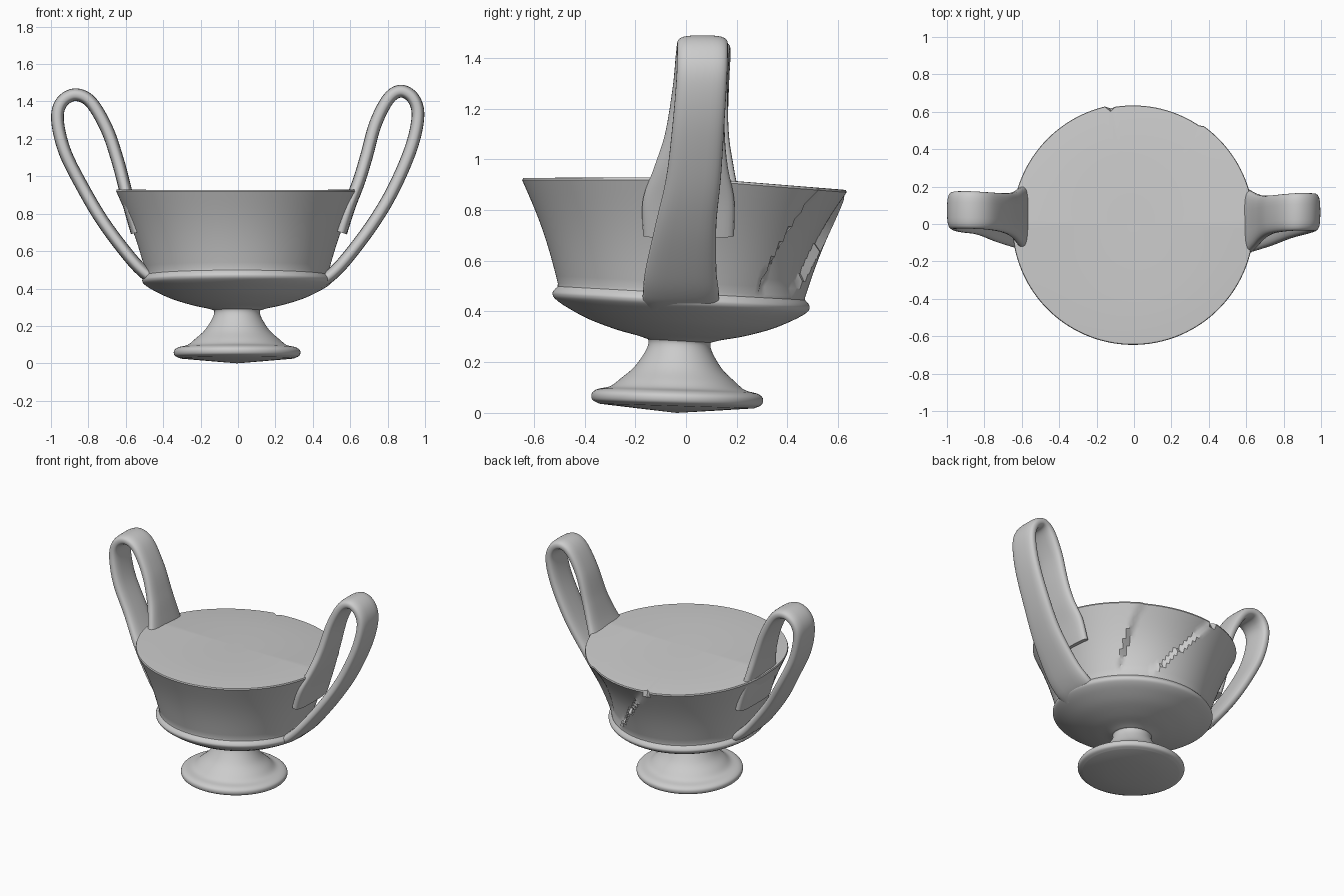
import bpy, bmesh
from math import sin, cos, pi, radians, degrees, copysign
from mathutils import Vector

if "Cube" in bpy.data.objects:
    bpy.data.objects.remove(bpy.data.objects["Cube"])

SEG = 160


def clamp(v):
    return max(0.0, min(1.0, v))


def finish(name, bm, angle=35):
    bmesh.ops.recalc_face_normals(bm, faces=bm.faces)
    mesh = bpy.data.meshes.new(name)
    bm.to_mesh(mesh)
    bm.free()
    ob = bpy.data.objects.new(name, mesh)
    bpy.context.collection.objects.link(ob)
    bpy.ops.object.select_all(action='DESELECT')
    ob.select_set(True)
    bpy.context.view_layer.objects.active = ob
    bpy.ops.object.shade_smooth_by_angle(angle=radians(angle))
    return ob


def lean(x, y, z):
    """The pot stands slightly crooked: axis leans back, rim sags at the back."""
    t = clamp((z - 0.47) / 0.46)
    low = -0.03 * y if z < 0.28 else -0.055 * y
    rim = -0.085 * max(y, 0) + 0.005 * y
    return Vector((x - 0.005, y - 0.037 + 0.04 * z, z + low * (1 - t) + rim * t))


def broken_wall(r, a, z):
    """Recessed repair shard on the back wall, plus a chip in the rim."""
    d = degrees(a) % 360
    t = clamp((z - 0.48) / 0.44)
    if z > 0.5 and r > 0.4 and 38 + 16 * t < d < 58 + 41 * t ** 0.7:
        r -= 0.012 + 0.022 * sin(pi * t)
    if z > 0.9 and r > 0.6 and 99 < d < 103:
        r -= 0.03
    return r


def revolve(name, profile, shape=lambda r, a, z: r):
    bm = bmesh.new()
    rings = []
    for r, z in profile:
        if r == 0:
            rings.append([bm.verts.new(lean(0, 0, z))] * SEG)
            continue
        ring = []
        for i in range(SEG):
            a = 2 * pi * i / SEG
            q = shape(r, a, z)
            ring.append(bm.verts.new(lean(q * cos(a), q * sin(a), z)))
        rings.append(ring)
    for A, B in zip(rings, rings[1:]):
        for i in range(SEG):
            j = (i + 1) % SEG
            vs = list(dict.fromkeys((A[i], A[j], B[j], B[i])))
            bm.faces.new(vs)
    return finish(name, bm)


def spline(pts, n=8):
    """Catmull-Rom through tuples of any length."""
    P = [Vector(p) for p in pts]
    P = [2 * P[0] - P[1]] + P + [2 * P[-1] - P[-2]]
    out = []
    for a, b, c, d in zip(P, P[1:], P[2:], P[3:]):
        for k in range(n):
            t = k / n
            out.append(0.5 * (2 * b + (c - a) * t + (2 * a - 5 * b + 4 * c - d) * t * t
                              + (3 * b - a - 3 * c + d) * t ** 3))
    return out + [P[-2]]


def strap(name, path, side):
    """Flat strap handle; path points are (x, z, y centre, half width)."""
    bm = bmesh.new()
    pts = spline([Vector(p) for p in path])
    rings, n = [], 28
    for i, p in enumerate(pts):
        d = pts[min(i + 1, len(pts) - 1)] - pts[max(i - 1, 0)]
        nrm = Vector((-d[1], d[0])).normalized()
        ring = []
        for k in range(n):
            a = 2 * pi * k / n
            u = copysign(abs(cos(a)) ** 0.6, cos(a)) * p[3]
            v = copysign(abs(sin(a)) ** 0.75, sin(a)) * 0.034
            ring.append(bm.verts.new((side * (p[0] + nrm.x * v), p[2] + u, p[1] + nrm.y * v)))
        rings.append(ring)
    for A, B in zip(rings, rings[1:]):
        for k in range(n):
            bm.faces.new((A[k], A[(k + 1) % n], B[(k + 1) % n], B[k]))
    bm.faces.new(rings[0])
    bm.faces.new(rings[-1])
    return finish(name, bm, 50)


# Pedestal foot with a thick rounded edge and shallow conical underside
foot = spline([(0.135, 0.30), (0.122, 0.275), (0.135, 0.235), (0.175, 0.175), (0.225, 0.13),
               (0.265, 0.098), (0.315, 0.085), (0.337, 0.068), (0.334, 0.042), (0.305, 0.027)], 5)
revolve("foot", [(0, 0.31)] + [tuple(p) for p in foot] + [(0.15, 0.013), (0, 0.0)])

# Shallow lower bowl, raised shoulder ridge, flaring wall and closed flat top
belly = spline([(0.125, 0.284), (0.165, 0.296), (0.25, 0.315), (0.36, 0.35), (0.45, 0.393),
                (0.495, 0.422), (0.507, 0.44), (0.503, 0.455), (0.488, 0.472)], 5)
wall = [(0.488 + 0.158 * t - 0.012 * sin(pi * t), 0.485 + 0.435 * t)
        for t in [i / 14 for i in range(15)]]
top = [(0.643, 0.929), (0.632, 0.93), (0.4, 0.927), (0, 0.924)]
revolve("bowl", [(0, 0.28)] + [tuple(p) for p in belly] + wall + top, broken_wall)

# Two tall strap handles, each slightly different
outer = [(0.43, 0.43, -0.02, 0.15), (0.50, 0.475, -0.02, 0.15), (0.585, 0.565, -0.02, 0.14),
         (0.72, 0.745, 0.0, 0.12), (0.83, 0.93, 0.03, 0.108)]
strap("right_handle", outer + [
    (0.925, 1.15, 0.05, 0.102), (0.962, 1.32, 0.062, 0.1), (0.938, 1.415, 0.065, 0.1),
    (0.873, 1.455, 0.065, 0.1), (0.805, 1.415, 0.06, 0.1), (0.735, 1.28, 0.05, 0.103),
    (0.685, 1.1, 0.035, 0.118), (0.645, 0.97, 0.02, 0.145), (0.595, 0.84, 0.01, 0.18),
    (0.55, 0.7, 0.01, 0.18)], 1)
strap("left_handle", [(x, z + 0.01, y + 0.02, w) for x, z, y, w in outer] + [
    (0.925, 1.13, 0.06, 0.104), (0.965, 1.3, 0.07, 0.1), (0.943, 1.395, 0.075, 0.1),
    (0.87, 1.436, 0.075, 0.1), (0.785, 1.395, 0.07, 0.1), (0.70, 1.25, 0.06, 0.105),
    (0.645, 1.09, 0.05, 0.12), (0.61, 0.96, 0.04, 0.15), (0.58, 0.84, 0.03, 0.18),
    (0.54, 0.7, 0.03, 0.18)], -1)
